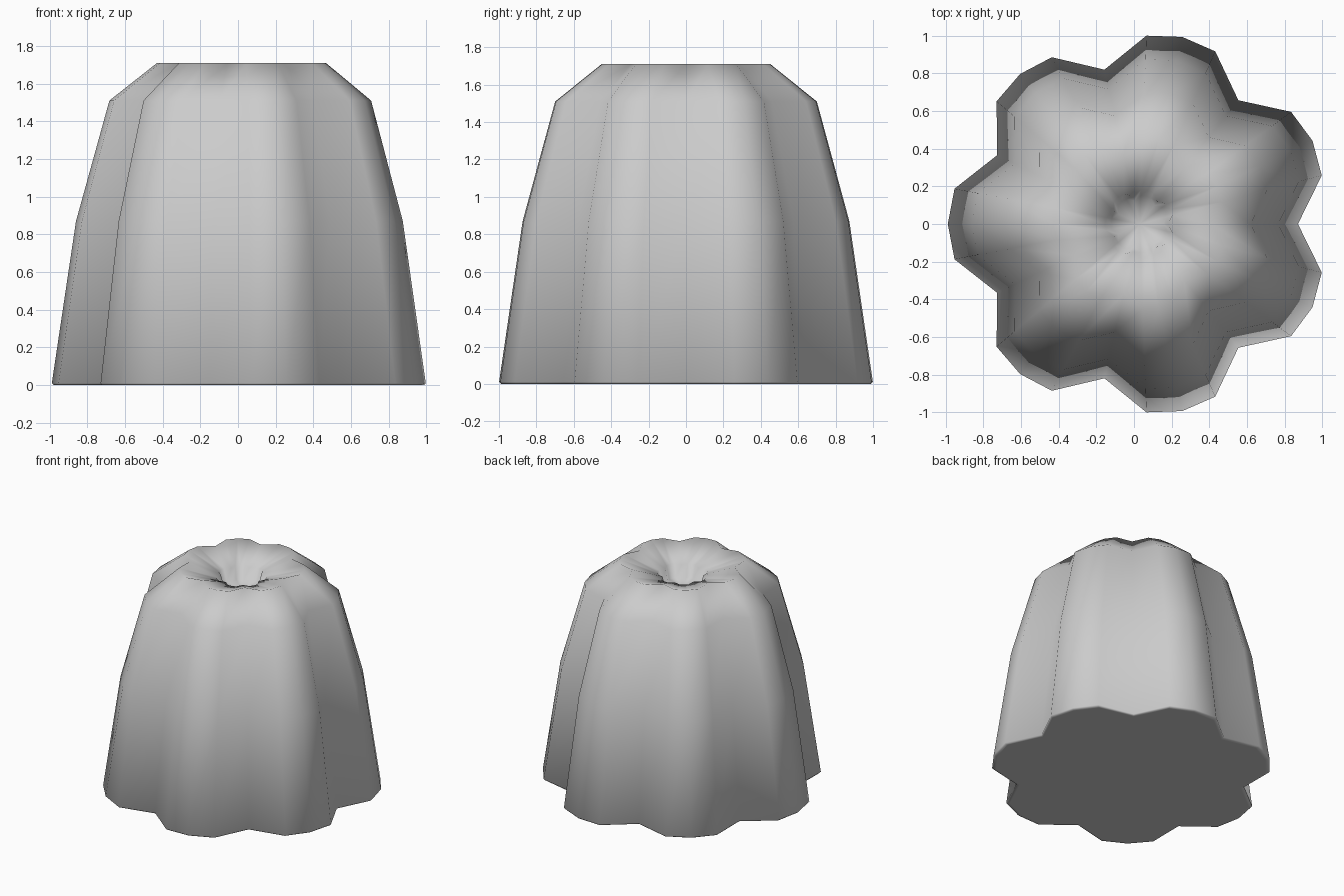
import bpy, bmesh, math

if "Cube" in bpy.data.objects:
    bpy.data.objects.remove(bpy.data.objects["Cube"])

LOBES = 7
CX = 0.03  # seven-lobed outline has a slightly offset centre

# One lobe: (angle within lobe in degrees, radius), starting at the groove
step = 360 / LOBES
lobe = [(0, 0.84), (step / 2 - 10.8, 1.0), (step / 2, 1.018), (step / 2 + 10.8, 1.0)]
outline = [(math.radians(i * step + a), r) for i in range(LOBES) for a, r in lobe]

# Profile: (scale, height) from base up the side, over the top and into the dimple
profile = [(0.97, 0.0), (0.99, 0.0), (1.0, 0.01), (0.874, 0.87), (0.70, 1.51),
           (0.451, 1.71), (0.18, 1.625), (0.15, 1.53)]

bm = bmesh.new()
rings = [[bm.verts.new((CX + s * r * math.cos(a), s * r * math.sin(a), z))
          for a, r in outline] for s, z in profile]
n = len(outline)
for lo, hi in zip(rings, rings[1:]):
    for i in range(n):
        j = (i + 1) % n
        bm.faces.new((lo[i], lo[j], hi[j], hi[i]))

# Close base and dimple floor with fans
base = bm.verts.new((CX, 0, 0))
floor = bm.verts.new((CX, 0, 1.52))
for i in range(n):
    j = (i + 1) % n
    bm.faces.new((base, rings[0][j], rings[0][i]))
    bm.faces.new((floor, rings[-1][i], rings[-1][j]))

for f in bm.faces:
    f.smooth = True
bmesh.ops.recalc_face_normals(bm, faces=bm.faces)
mesh = bpy.data.meshes.new("fluted_cake")
bm.to_mesh(mesh)
bm.free()
bpy.context.collection.objects.link(bpy.data.objects.new("fluted_cake", mesh))
